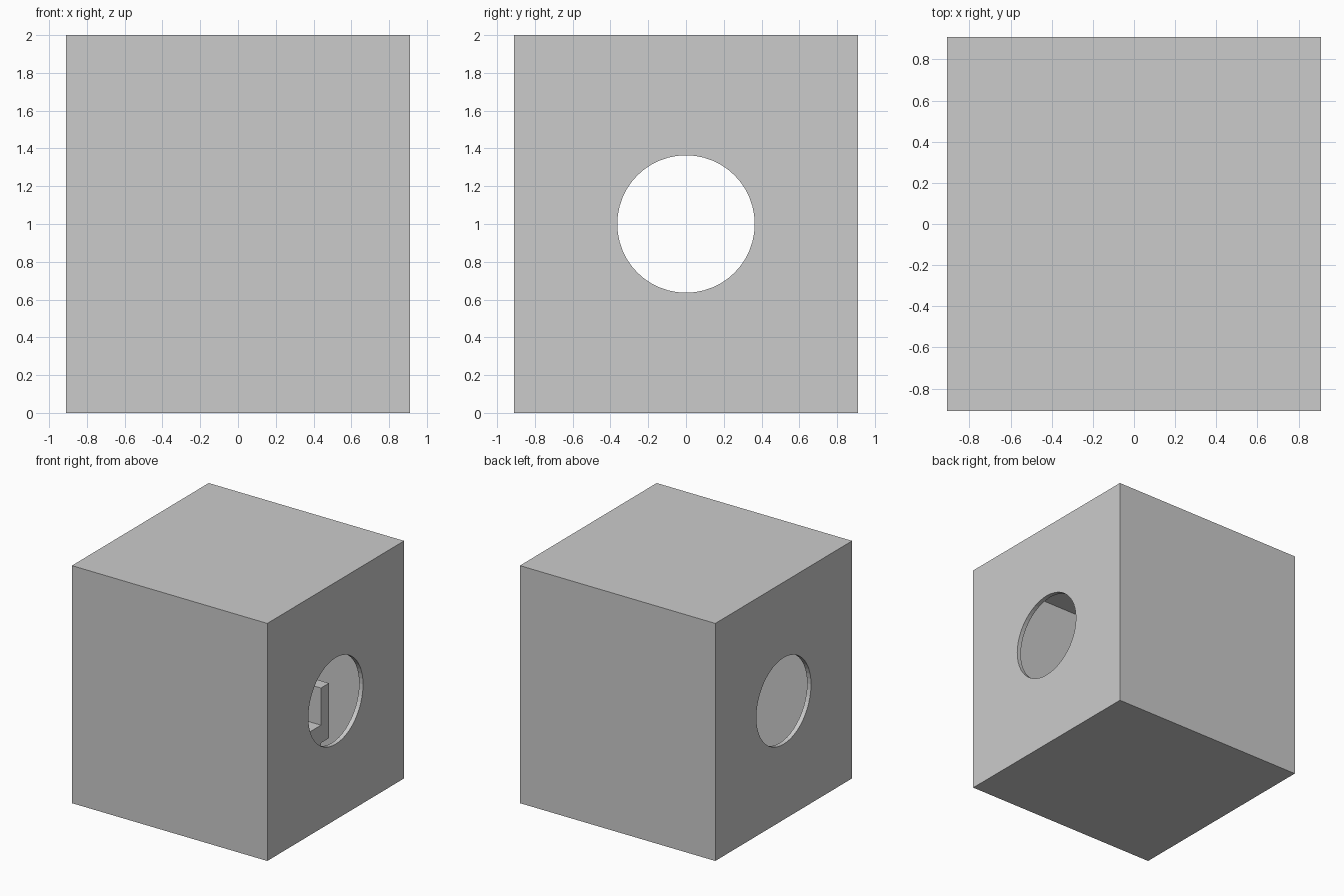
import bpy
import math

if "Cube" in bpy.data.objects:
    bpy.data.objects.remove(bpy.data.objects["Cube"])

HALF, HEIGHT, WALL = 0.91, 2.0, 0.037


def box(name, x0, x1, y0, y1, z0, z1):
    bpy.ops.mesh.primitive_cube_add(
        size=1, location=((x0 + x1) / 2, (y0 + y1) / 2, (z0 + z1) / 2))
    ob = bpy.context.object
    ob.name = name
    ob.scale = (x1 - x0, y1 - y0, z1 - z0)
    bpy.ops.object.transform_apply(location=False, rotation=False, scale=True)
    return ob


def cut(target, cutter):
    mod = target.modifiers.new("cut", 'BOOLEAN')
    mod.operation = 'DIFFERENCE'
    mod.solver = 'EXACT'
    mod.object = cutter
    bpy.context.view_layer.objects.active = target
    bpy.ops.object.modifier_apply(modifier=mod.name)
    bpy.data.objects.remove(cutter, do_unlink=True)


# Hollow cabinet with thin walls
cabinet = box("cabinet", -HALF, HALF, -HALF, HALF, 0, HEIGHT)
inner = HALF - WALL
cut(cabinet, box("cavity", -inner, inner, -inner, inner, WALL, HEIGHT - WALL))

# Round openings through both side walls
bpy.ops.mesh.primitive_cylinder_add(
    vertices=48, radius=0.364, depth=3, location=(0, 0, 1),
    rotation=(0, math.pi / 2, 0))
cut(cabinet, bpy.context.object)

# Seat inside, with a backrest fixed to its rear edge
SEAT_W, SEAT_BACK = 0.364, 0.583
box("seat", -SEAT_W, SEAT_W, -0.12, SEAT_BACK, WALL, 0.427)
box("backrest", -SEAT_W, SEAT_W, SEAT_BACK, 0.69, 0.277, 0.74)
